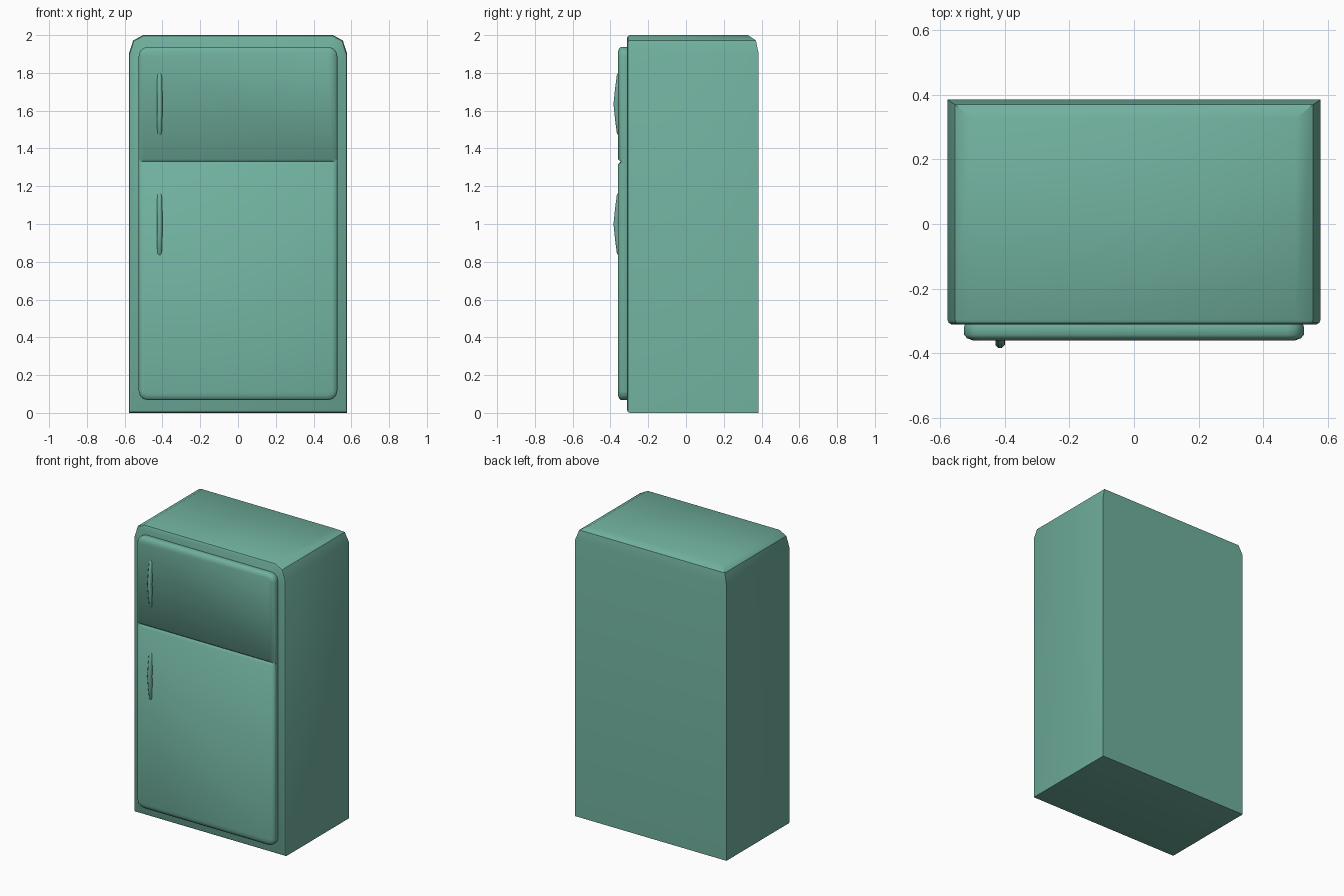
import bpy, bmesh, math
from mathutils import Vector

if "Cube" in bpy.data.objects:
    bpy.data.objects.remove(bpy.data.objects["Cube"])

teal = bpy.data.materials.new("teal enamel")
teal.diffuse_color = (0.162, 0.434, 0.342, 1)
teal.use_nodes = True
teal.node_tree.nodes["Principled BSDF"].inputs["Base Color"].default_value = teal.diffuse_color


def finish(bm, name, angle=40):
    bmesh.ops.recalc_face_normals(bm, faces=bm.faces)
    me = bpy.data.meshes.new(name)
    bm.to_mesh(me)
    bm.free()
    me.materials.append(teal)
    me.shade_smooth()
    me.set_sharp_from_angle(angle=math.radians(angle))
    ob = bpy.data.objects.new(name, me)
    bpy.context.collection.objects.link(ob)
    return ob


def bridge(bm, a, b):
    n = len(a)
    for i in range(n):
        bm.faces.new((a[i], a[(i + 1) % n], b[(i + 1) % n], b[i]))


# Cabinet: half-width, height and back depth shrink together at the rounded top
levels = [(0.578, 0.0, 0.385), (0.578, 1.90, 0.385), (0.555, 1.972, 0.37), (0.502, 2.0, 0.328)]
bm = bmesh.new()
outline = [(x, z, y) for x, z, y in levels] + [(-x, z, y) for x, z, y in reversed(levels)]
back = [bm.verts.new((x, y, z)) for x, z, y in outline]
front = [bm.verts.new((x, -0.297, z)) for x, z, y in outline]


def inner(d, y):
    return [bm.verts.new((x * (1 - d / 0.578), y, 1 + (z - 1) * (1 - d))) for x, z, _ in outline]


mid = inner(0.004, -0.306)
rim = inner(0.014, -0.312)
bridge(bm, back, front)
bridge(bm, front, mid)
bridge(bm, mid, rim)
bm.faces.new(rim)
for i in range(3):
    bm.faces.new((back[i], back[i + 1], back[6 - i], back[7 - i]))
finish(bm, "cabinet", 35)


# Door panel: rounded rectangle lofted forward with a soft rim
def rounded(bm, y, inset):
    hw, z0, z1 = 0.526 - inset, 0.067 + inset, 1.938 - inset
    r = max(0.05 - inset, 0.012)
    ring = []
    for cx, cz, start in ((hw - r, z1 - r, 0), (r - hw, z1 - r, 90),
                          (r - hw, z0 + r, 180), (hw - r, z0 + r, 270)):
        for k in range(4):
            a = math.radians(start + 30 * k)
            ring.append(bm.verts.new((cx + r * math.cos(a), y, cz + r * math.sin(a))))
    return ring


bm = bmesh.new()
rings = [rounded(bm, y, i) for y, i in ((-0.305, 0.004), (-0.318, 0.0), (-0.344, 0.0),
                                        (-0.354, 0.009), (-0.361, 0.028))]
for a, b in zip(rings, rings[1:]):
    bridge(bm, a, b)
bm.faces.new(rings[0])
bm.faces.new(rings[-1])
# V groove between the freezer and the main door
for z in (1.316, 1.33, 1.344):
    bmesh.ops.bisect_plane(bm, geom=bm.verts[:] + bm.edges[:] + bm.faces[:],
                           plane_co=(0, 0, z), plane_no=(0, 0, 1))
for v in bm.verts:
    if abs(v.co.z - 1.33) < 0.003 and v.co.y < -0.345:
        v.co.y = -0.345
finish(bm, "doors", 50)


# Handles: thin tubes bowed outwards
def handle(name, zc):
    bm = bmesh.new()
    path = [(-0.167, -0.350), (-0.155, -0.354), (-0.08, -0.362), (0, -0.369),
            (0.08, -0.362), (0.155, -0.354), (0.167, -0.350)]
    rads = [0.009, 0.013, 0.015, 0.016, 0.015, 0.013, 0.009]
    prev = None
    for (dz, y), r in zip(path, rads):
        ring = [bm.verts.new((-0.415 + r * math.cos(math.tau * k / 8 + math.pi / 8),
                              y + r * math.sin(math.tau * k / 8 + math.pi / 8), zc + dz))
                for k in range(8)]
        if prev:
            bridge(bm, prev, ring)
        else:
            bm.faces.new(ring)
        prev = ring
    bm.faces.new(prev)
    finish(bm, name, 50)


handle("freezer_handle", 1.635)
handle("main_door_handle", 1.0)
